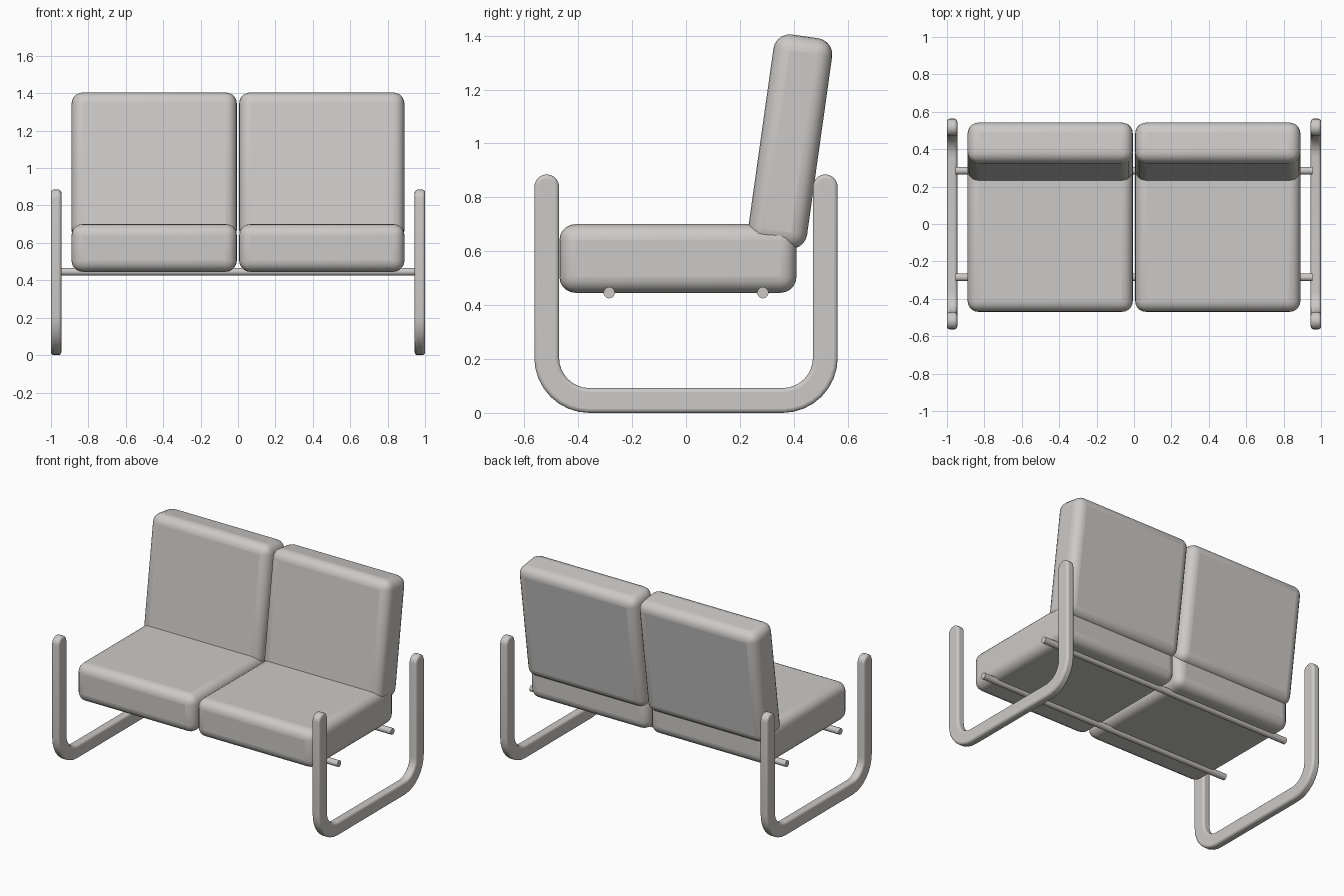
import bpy, bmesh, math

cube = bpy.data.objects.get("Cube")
if cube:
    bpy.data.objects.remove(cube, do_unlink=True)

grey = bpy.data.materials.new("light grey")
grey.use_nodes = True
COLOUR = (0.6, 0.59, 0.58, 1)
grey.diffuse_color = COLOUR
grey.node_tree.nodes["Principled BSDF"].inputs["Base Color"].default_value = COLOUR


def finish(name, bm, bevel=0, segments=3):
    """Turn a bmesh into a smooth-shaded object with rounded edges."""
    bmesh.ops.recalc_face_normals(bm, faces=bm.faces)
    mesh = bpy.data.meshes.new(name)
    bm.to_mesh(mesh)
    bm.free()
    mesh.materials.append(grey)
    obj = bpy.data.objects.new(name, mesh)
    bpy.context.collection.objects.link(obj)
    if bevel:
        mod = obj.modifiers.new("rounding", "BEVEL")
        mod.width = bevel
        mod.segments = segments
        mod.limit_method = "ANGLE"
        mod.angle_limit = math.radians(40)
    bpy.ops.object.select_all(action="DESELECT")
    obj.select_set(True)
    bpy.context.view_layer.objects.active = obj
    bpy.ops.object.shade_smooth_by_angle(angle=math.radians(40))
    return obj


def cushion(name, size, location, tilt=0):
    bm = bmesh.new()
    bmesh.ops.create_cube(bm, size=1)
    bmesh.ops.scale(bm, vec=size, verts=bm.verts)
    obj = finish(name, bm, bevel=0.06, segments=5)
    obj.location = location
    obj.rotation_euler.x = -math.radians(tilt)


def arc(cy, cz, radius, start, end, steps):
    angles = [math.radians(start + (end - start) * i / steps) for i in range(steps + 1)]
    return [(cy + radius * math.cos(a), cz + radius * math.sin(a)) for a in angles]


def side_frame(name, x0, x1):
    """Flat U-shaped runner with round tops, extruded across x."""
    half, width, bend, top = 0.563, 0.092, 0.205, 0.885
    cy = half - bend
    tip_y, tip_z = half - width / 2, top - width / 2
    outline = arc(-cy, bend, bend, 180, 270, 8)
    outline += arc(cy, bend, bend, 270, 360, 8)
    outline += arc(tip_y, tip_z, width / 2, 0, 180, 10)
    outline += arc(cy, bend, bend - width, 360, 270, 8)
    outline += arc(-cy, bend, bend - width, 270, 180, 8)
    outline += arc(-tip_y, tip_z, width / 2, 0, 180, 10)
    bm = bmesh.new()
    face = bm.faces.new([bm.verts.new((x0, y, z)) for y, z in outline])
    grown = bmesh.ops.extrude_face_region(bm, geom=[face])["geom"]
    moved = [v for v in grown if isinstance(v, bmesh.types.BMVert)]
    bmesh.ops.translate(bm, vec=(x1 - x0, 0, 0), verts=moved)
    finish(name, bm, bevel=0.014)


def cross_bar(name, y):
    bm = bmesh.new()
    bmesh.ops.create_cone(bm, cap_ends=True, segments=20,
                          radius1=0.021, radius2=0.021, depth=1.91)
    bar = finish(name, bm)
    bar.rotation_euler.y = math.pi / 2
    bar.location = (0, y, 0.446)


# Cushions and runners on both sides
for side, s in (("left", 1), ("right", -1)):
    cushion(side + "_seat_cushion", (0.884, 0.88, 0.255), (s * 0.448, -0.03, 0.573))
    cushion(side + "_back_cushion", (0.884, 0.22, 0.788), (s * 0.448, 0.387, 1.007), 8)
    side_frame(side + "_side_frame", s * 0.945, s)

# Rods under the seat
cross_bar("front_cross_bar", -0.285)
cross_bar("back_cross_bar", 0.285)
